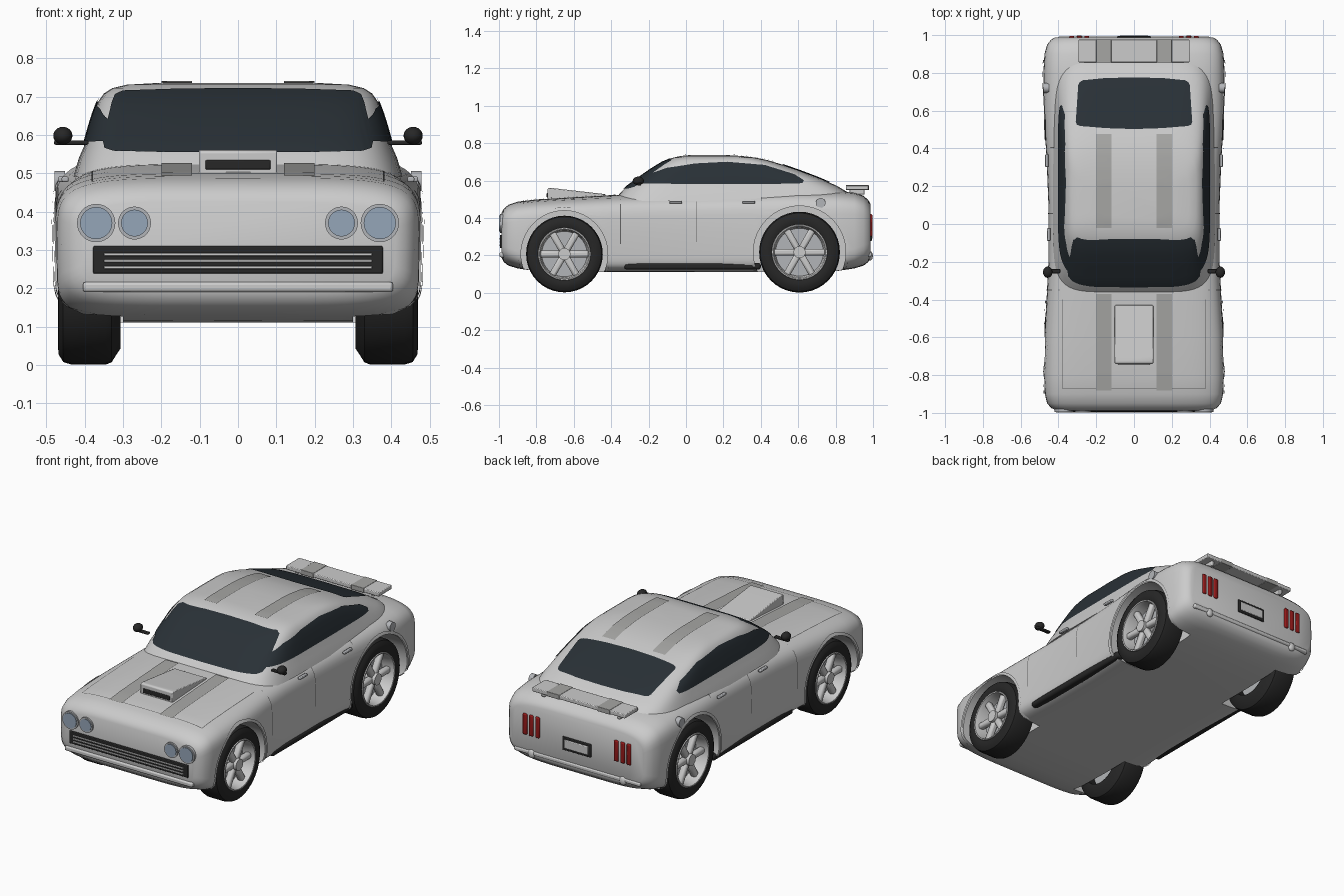
import bpy, bmesh
from math import sin, cos, pi, radians
from mathutils import Vector, Matrix
from mathutils.bvhtree import BVHTree

if "Cube" in bpy.data.objects:
    bpy.data.objects.remove(bpy.data.objects["Cube"])


def material(name, col):
    m = bpy.data.materials.new(name)
    m.diffuse_color = (*col, 1)
    m.use_nodes = True
    m.node_tree.nodes["Principled BSDF"].inputs["Base Color"].default_value = m.diffuse_color
    return m


GLASS = material("glass", (0.022, 0.03, 0.037))
BLACK = material("black_rubber", (0.02, 0.02, 0.02))
LINE = material("panel_gap", (0.12, 0.12, 0.12))
STRIPE = material("stripe_grey", (0.38, 0.38, 0.37))
LENS = material("lens", (0.3, 0.38, 0.48))
CHROME = material("chrome", (0.45, 0.46, 0.48))
RED = material("red_lens", (0.3, 0.01, 0.01))


def finish(bm, name, mat=None, smooth=35, bevel=0):
    bmesh.ops.recalc_face_normals(bm, faces=bm.faces)
    me = bpy.data.meshes.new(name)
    bm.to_mesh(me)
    bm.free()
    ob = bpy.data.objects.new(name, me)
    bpy.context.collection.objects.link(ob)
    if mat:
        me.materials.append(mat)
    if bevel:
        b = ob.modifiers.new("bevel", 'BEVEL')
        b.width, b.segments = bevel, 2
    shade(ob, smooth)
    return ob


def shade(ob, angle=35):
    bpy.ops.object.select_all(action='DESELECT')
    bpy.context.view_layer.objects.active = ob
    ob.select_set(True)
    bpy.ops.object.shade_smooth_by_angle(angle=radians(angle))


def loft(name, rings, mat=None, closed=False, **kw):
    bm = bmesh.new()
    vs = [[bm.verts.new(p) for p in r] for r in rings]
    n = len(rings[0])
    pairs = list(zip(vs, vs[1:])) + ([(vs[-1], vs[0])] if closed else [])
    for a, b in pairs:
        for i in range(n):
            j = (i + 1) % n
            bm.faces.new((a[i], a[j], b[j], b[i]))
    if not closed:
        bm.faces.new(vs[0])
        bm.faces.new(vs[-1])
    return finish(bm, name, mat, **kw)


def lathe(name, profile, c, side, mat=None, seg=40):
    # profile of (x outwards, radius) spun round the x axis
    rings = [[(c[0] + side * x, c[1] + r * cos(2 * pi * i / seg), c[2] + r * sin(2 * pi * i / seg))
              for i in range(seg)] for x, r in profile]
    return loft(name, rings, mat, closed=True)


def box(name, loc, size, mat=None, bevel=0.004, rot=0):
    bm = bmesh.new()
    m = Matrix.Translation(loc) @ Matrix.Rotation(rot, 4, 'X') @ Matrix.Diagonal((*size, 1))
    bmesh.ops.create_cube(bm, size=1, matrix=m)
    return finish(bm, name, mat, bevel=bevel)


def cyl(name, loc, r, depth, axis, mat=None, seg=28):
    bm = bmesh.new()
    rot = Matrix.Rotation(pi / 2, 4, 'Y' if axis == 'x' else 'X')
    bmesh.ops.create_cone(bm, cap_ends=True, segments=seg, radius1=r, radius2=r, depth=depth,
                          matrix=Matrix.Translation(loc) @ rot)
    return finish(bm, name, mat)


def ball(name, loc, size, mat=None):
    bm = bmesh.new()
    bmesh.ops.create_uvsphere(bm, u_segments=20, v_segments=12, radius=1,
                              matrix=Matrix.Translation(loc) @ Matrix.Diagonal((*size, 1)))
    return finish(bm, name, mat)


def superellipse(w, h, n, m, seg=56):
    pts = []
    for i in range(seg):
        c, s = cos(2 * pi * i / seg), sin(2 * pi * i / seg)
        e = 2 / (n if s >= 0 else m)
        pts.append((w * abs(c) ** e * (1 if c > 0 else -1), h * abs(s) ** e * (1 if s > 0 else -1)))
    return pts


def tree(ob):
    return BVHTree.FromPolygons([v.co for v in ob.data.vertices], [p.vertices for p in ob.data.polygons])


def drape(name, surf, axis, sign, low, high, mat=None, off=0.004, nu=6, nv=8):
    # skin between two outlines, projected along an axis on to a surface
    def sample(line):
        return [Vector(a).lerp(Vector(b), k / nu) for a, b in zip(line, line[1:]) for k in range(nu)] + [Vector(line[-1])]
    d = Vector([-sign if i == axis else 0 for i in range(3)])
    bm, rows = bmesh.new(), []
    for j in range(nv + 1):
        row = []
        for a, b in zip(sample(low), sample(high)):
            p = list(a.lerp(b, j / nv))
            p.insert(axis, sign * 3)
            hit, nor, _, _ = surf.ray_cast(Vector(p), d)
            if hit is None:
                p[axis] = sign * 0.4
                hit, nor, _, _ = surf.find_nearest(Vector(p))
            row.append(bm.verts.new(hit - d * off * 0.5 + nor * off * (0.6 if nor.dot(d) < 0 else -0.6)))
        rows.append(row)
    for a, b in zip(rows, rows[1:]):
        for i in range(len(a) - 1):
            bm.faces.new((a[i], a[i + 1], b[i + 1], b[i]))
    return finish(bm, name, mat, smooth=60)


def sym(half):
    return [(-x, z) for x, z in half] + [(x, z) for x, z in half[-2::-1]]


# body shell: y, half width, bottom, top, lower squareness
stations = [(-.987, .41, .19, .425, 5), (-.975, .437, .165, .448, 5), (-.95, .46, .145, .47, 5), (-.9, .472, .13, .487, 6),
            (-.8, .477, .115, .499, 8), (-.6, .475, .11, .511, 9), (-.4, .463, .11, .522, 9), (-.2, .453, .11, .53, 9),
            (.1, .453, .11, .537, 9), (.35, .463, .11, .543, 9), (.6, .48, .11, .549, 9), (.8, .48, .115, .546, 8),
            (.9, .474, .13, .536, 6), (.95, .46, .145, .518, 5), (.975, .44, .165, .495, 5), (.987, .42, .185, .475, 5)]
body = loft("body", [[(x, y, (b + t) / 2 + z) for x, z in superellipse(w, (t - b) / 2, 5, m)]
                     for y, w, b, t, m in stations])
body_surf = tree(body)

# cabin: z, front y, rear y, half width
levels = [(.49, -.39, .90, .43), (.54, -.345, .86, .415), (.57, -.315, .81, .402), (.61, -.26, .72, .391), (.65, -.205, .615, .379),
          (.685, -.15, .515, .366), (.708, -.11, .44, .35), (.722, -.07, .375, .328), (.731, -.03, .3, .29), (.736, .02, .22, .2)]
cabin = loft("cabin", [[(x, (f + r) / 2 + y, z) for x, y in superellipse(w, (r - f) / 2, 6, 6)] for z, f, r, w in levels])
cabin_surf = tree(cabin)

wheels = (("front", -.65, .207, .205, .232), ("rear", .607, .217, .216, .247))

# wheel wells cut from the body
for end, y, z, r, arch in wheels:
    for s in (-1, 1):
        cutter = cyl("well_cutter", (s * .45, y, z), arch, .3, 'x', seg=64)
        mod = body.modifiers.new("well", 'BOOLEAN')
        mod.operation, mod.object = 'DIFFERENCE', cutter
        bpy.context.view_layer.objects.active = body
        bpy.ops.object.modifier_apply(modifier=mod.name)
        bpy.data.objects.remove(cutter)
shade(body, 32)

# wheels and arch lips
for end, y, z, r, arch in wheels:
    for s in (-1, 1):
        c, k = (s * .39, y, z), r / .205
        lathe(end + "_tyre", [(x, q * k) for x, q in ((-.083, .13), (-.083, .165), (-.06, .2), (-.045, .205), (.045, .205),
                              (.066, .199), (.078, .18), (.08, .155), (.074, .138), (.0, .13))], c, s, BLACK)
        lathe(end + "_rim", [(x, q * k) for x, q in ((.07, .143), (.08, .139), (.08, .133), (.06, .127), (.0, .12), (-.01, .14))], c, s)
        cyl(end + "_wheel_back", (s * .385, y, z), .13 * k, .03, 'x', CHROME)
        cyl(end + "_hub", (s * .43, y, z), .032, .07, 'x')
        for i in range(6):
            a = i * pi / 3 + pi / 6
            arm = .075 * k
            box(end + "_spoke", (s * .432, y + arm * sin(-a), z + arm * cos(a)), (.036, .036, .12 * k), bevel=.012, rot=a)
        arc = [radians(-22 + i * 224 / 24) for i in range(25)]
        drape(end + "_arch_lip", body_surf, 0, s, *[[(y + q * cos(a), z + q * sin(a)) for a in arc] for q in (arch, arch + .016)],
              off=.006, nu=2, nv=2)

# windows
drape("windscreen", cabin_surf, 1, -1, sym([(.352, .585), (.347, .565), (.325, .557), (.2, .554), (0, .553)]),
      sym([(.328, .685), (.32, .705), (.3, .714), (.15, .719), (0, .72)]), GLASS)
drape("rear_window", cabin_surf, 2, 1, sym([(.308, .54), (.302, .525), (.285, .518), (.15, .507), (0, .502)]),
      sym([(.295, .735), (.288, .75), (.27, .76), (.15, .772), (0, .775)]), GLASS)
for s in (-1, 1):
    drape("side_window", cabin_surf, 0, s, [(-.27, .582), (-.2, .582), (-.1, .582), (.05, .582), (.22, .582), (.42, .582), (.57, .582), (.622, .585)],
          [(-.262, .592), (-.19, .635), (-.1, .667), (.05, .69), (.22, .699), (.42, .682), (.58, .632), (.63, .6)], GLASS)

# stripes and panel gaps
for s in (-1, 1):
    for name, surf, y0, y1 in (("hood_stripe", body_surf, -.88, -.37), ("roof_stripe", cabin_surf, -.02, .475)):
        drape(name, surf, 2, 1, [(s * .12, y0), (s * .2, y0)], [(s * .12, y1), (s * .2, y1)], STRIPE, nv=24)
    drape("hood_gap", body_surf, 2, 1, [(s * .378, -.87), (s * .382, -.87)], [(s * .378, -.4), (s * .382, -.4)], LINE, .002, 1)
    for y, z0, z1 in ((-.35, .26, .5), (.055, .27, .515), (.405, .49, .515)):
        drape("door_gap", body_surf, 0, s, [(y - .002, z0), (y + .002, z0)], [(y - .002, z1), (y + .002, z1)], LINE, .002, 1)
    # handles, fuel caps, side skirts, mirrors
    for y, w in ((-.055, .451), (.335, .461)):
        box("door_handle", (s * w, y, .484), (.018, .068, .014), CHROME)
    cyl("fuel_cap", (s * .465, .72, .48), .026, .028, 'x', CHROME)
    box("side_skirt", (s * .428, .035, .142), (.05, .73, .036), BLACK, .012)
    box("mirror_stem", (s * .435, -.25, .58), (.09, .022, .012), BLACK)
    ball("mirror", (s * .457, -.255, .598), (.025, .03, .023), BLACK)
drape("hood_front_gap", body_surf, 2, 1, [(-.38, -.872), (.38, -.872)], [(-.38, -.868), (.38, -.868)], LINE, .002, nu=20, nv=1)

# hood scoop
scoop = [(-.74, .49), (-.74, .556), (-.73, .561), (-.7, .558), (-.43, .527), (-.43, .49)]
loft("hood_scoop", [[(x, y, z) for y, z in scoop] for x in (-.102, .102)], bevel=.004)
box("scoop_mouth", (0, -.74, .522), (.17, .01, .025), BLACK)

# nose: lamps, grille, bumper
for s in (-1, 1):
    for x, r in ((.37, .05), (.27, .043)):
        cyl("headlamp_rim", (s * x, -.98, .37), r, .03, 'y', CHROME)
        cyl("headlamp_lens", (s * x, -.981, .37), r - .008, .036, 'y', LENS)
box("grille", (0, -.982, .274), (.756, .024, .072), BLACK)
for z in (.254, .271, .288):
    box("grille_slat", (0, -.993, z), (.7, .01, .007), bevel=.002)
box("front_bumper", (0, -.982, .203), (.81, .03, .027), bevel=.008)

# tail: lamps, plate, bumper, spoiler
for s in (-1, 1):
    for x in (.25, .29, .33):
        box("tail_lamp", (s * x, .985, .36), (.026, .022, .12), RED, .006)
    ball("bumper_guard", (s * .29, .985, .197), (.022, .014, .025))
    box("spoiler_post", (s * .24, .915, .54), (.02, .08, .03))
    box("spoiler_stripe", (s * .16, .916, .562), (.08, .123, .027), STRIPE, .002)
box("plate_frame", (0, .985, .315), (.18, .018, .076), BLACK)
box("plate", (0, .988, .315), (.152, .02, .05))
box("rear_bumper", (0, .978, .203), (.8, .03, .024), bevel=.008)
box("spoiler", (0, .916, .562), (.59, .12, .023))
